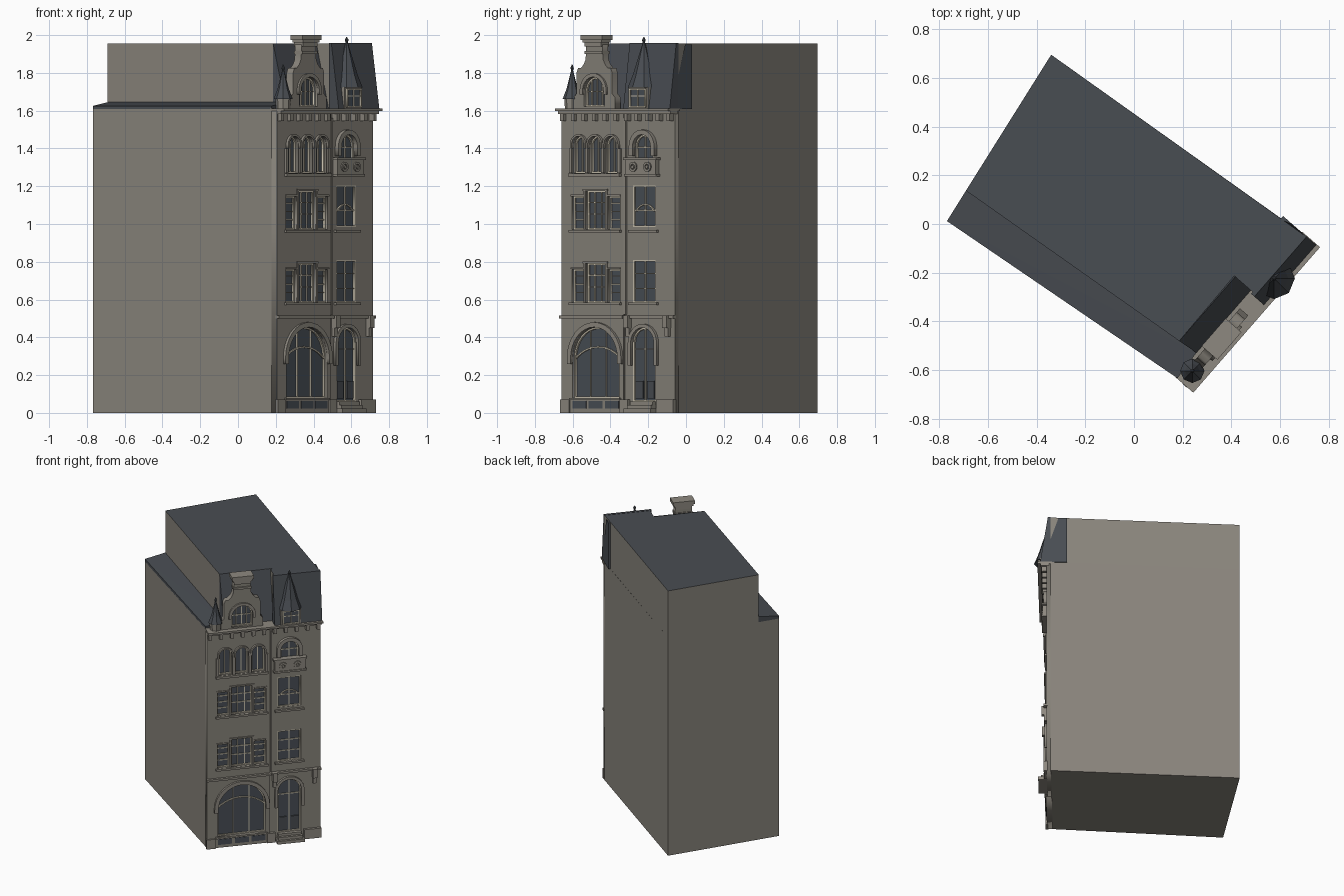
import bpy, bmesh, math
from mathutils import Matrix, Vector

cube = bpy.data.objects.get("Cube")
if cube:
    bpy.data.objects.remove(cube, do_unlink=True)


def material(name, rgb):
    m = bpy.data.materials.new(name)
    m.use_nodes = True
    m.diffuse_color = (*rgb, 1)
    m.node_tree.nodes["Principled BSDF"].inputs["Base Color"].default_value = (*rgb, 1)
    return m


WALL = material("stone_wall", (0.25, 0.232, 0.20))
TRIM = material("stone_trim", (0.27, 0.25, 0.215))
SLATE = material("roof_slate", (0.066, 0.074, 0.085))
GLASS = material("window_glass", (0.066, 0.078, 0.094))
FRAME = material("window_frame", (0.58, 0.53, 0.42))

# Facade frame: s runs along the street front, z is up, d points outward
U, N = Vector((0.657, 0.754, 0)), Vector((0.754, -0.657, 0))
M = Matrix.Translation((0.201, -0.653, 0)) @ Matrix((U, (0, 0, 1), N)).transposed().to_4x4()


def at(s, z, d):
    return M @ Vector((s, z, d))


def finish(name, bm, *mats):
    bmesh.ops.recalc_face_normals(bm, faces=bm.faces)
    me = bpy.data.meshes.new(name)
    bm.to_mesh(me)
    bm.free()
    for m in mats:
        me.materials.append(m)
    ob = bpy.data.objects.new(name, me)
    bpy.context.collection.objects.link(ob)
    return ob


def boxes(name, items, mat):
    bm = bmesh.new()
    for s0, s1, z0, z1, d0, d1 in items:
        mid = Matrix.Translation(((s0 + s1) / 2, (z0 + z1) / 2, (d0 + d1) / 2))
        bmesh.ops.create_cube(bm, size=1, matrix=M @ mid @ Matrix.Diagonal((s1 - s0, z1 - z0, d1 - d0, 1)))
    return finish(name, bm, mat)


def hull(name, pts, mat):
    bm = bmesh.new()
    for p in pts:
        bm.verts.new(p)
    bmesh.ops.convex_hull(bm, input=bm.verts)
    bmesh.ops.dissolve_limit(bm, angle_limit=0.01, verts=bm.verts, edges=bm.edges)
    return finish(name, bm, mat)


def prism(name, pts, z0, z1):
    bm = bmesh.new()
    f = bm.faces.new([bm.verts.new((p[0], p[1], z0)) for p in pts])
    up = bmesh.ops.extrude_face_region(bm, geom=[f])["geom"]
    bmesh.ops.translate(bm, verts=[v for v in up if isinstance(v, bmesh.types.BMVert)], vec=(0, 0, z1 - z0))
    for face in bm.faces:
        face.material_index = int(all(v.co.z > z1 - 0.01 for v in face.verts))
    return finish(name, bm, WALL, SLATE)


def panel(name, outlines, d0, d1, mat):
    """Filled outlines (inner ones become holes), given thickness."""
    cu = bpy.data.curves.new(name, 'CURVE')
    cu.dimensions, cu.fill_mode, cu.extrude = '2D', 'BOTH', (d1 - d0) / 2
    for pts in outlines:
        sp = cu.splines.new('POLY')
        sp.points.add(len(pts) - 1)
        for p, q in zip(sp.points, pts):
            p.co = (q[0], q[1], 0, 1)
        sp.use_cyclic_u = True
    tmp = bpy.data.objects.new(name + "_outline", cu)
    bpy.context.collection.objects.link(tmp)
    dg = bpy.context.evaluated_depsgraph_get()
    me = bpy.data.meshes.new_from_object(tmp.evaluated_get(dg))
    bpy.data.objects.remove(tmp, do_unlink=True)
    bm = bmesh.new()
    bm.from_mesh(me)
    bpy.data.meshes.remove(me)
    bmesh.ops.remove_doubles(bm, verts=bm.verts, dist=1e-5)
    bm.transform(M @ Matrix.Translation((0, 0, (d0 + d1) / 2)))
    for f in bm.faces:
        f.material_index = 0
    return finish(name, bm, mat)


def arc(c, z, r, a0=0, a1=180, n=16):
    angles = [math.radians(a0 + (a1 - a0) * i / n) for i in range(n + 1)]
    return [(c + r * math.cos(a), z + r * math.sin(a)) for a in angles]


def outline(c, h, z0, z1, arched, inset=0):
    h, z0 = h - inset, z0 + inset
    top = arc(c, z1, h) if arched else [(c + h, z1 - inset), (c - h, z1 - inset)]
    return [(c - h, z0), (c + h, z0)] + top


def band(name, c, z, r, w, d0, d1, mat, a0=0, a1=180, drop=0):
    outer, inner = arc(c, z, r + w, a0, a1), arc(c, z, r, a0, a1)[::-1]
    if drop:
        outer = [(c + r + w, z - drop)] + outer + [(c - r - w, z - drop)]
        inner = [(c - r, z - drop)] + inner + [(c + r, z - drop)]
    panel(name, [outer + inner], d0, d1, mat)


def window(name, c, h, z0, z1, arched, cols, rows, d=-0.018):
    """Frame and glazing bars; returns the hole outline for the wall."""
    hole = outline(c, h, z0, z1, arched)
    panel(name + "_frame", [hole, outline(c, h, z0, z1, arched, 0.008)], d, d + 0.012, FRAME)
    bars = []
    for i in range(1, cols):
        x = -h + 2 * h * i / cols
        top = z1 + (math.sqrt(h * h - x * x) if arched else 0)
        bars.append((c + x - 0.003, c + x + 0.003, z0, top, d, d + 0.009))
    for r in rows:
        z = z0 + (z1 - z0) * r
        bars.append((c - h, c + h, z - 0.003, z + 0.003, d, d + 0.008))
    if bars:
        boxes(name + "_bars", bars, FRAME)
    return hole


# Main body and the set-back upper storey
BACK, LEFT = (-0.34, 0.695), (-0.768, 0.012)
prism("main_body", [BACK, LEFT, at(0, 0, -0.03), at(0.785, 0, -0.03)], 0, 1.61)
inner_left, inner_front = (-0.69, 0.137), at(0.12, 0, -0.125)
prism("upper_storey", [BACK, inner_left, inner_front, at(0.47, 0, -0.13),
                       at(0.47, 0, -0.02), at(0.785, 0, -0.02)], 1.6, 1.955)
low_edge = [LEFT, at(0, 0, -0.03)]
high_edge = [inner_left, at(0.13, 0, -0.04)]
hull("side_roof", [(p[0], p[1], z) for p in low_edge for z in (1.605, 1.625)]
     + [(p[0], p[1], z) for p in high_edge for z in (1.605, 1.645)], SLATE)

# Front slate slopes
hull("left_mansard", [at(s, z, d) for s, z, d in (
    (0.13, 1.61, -0.04), (0.48, 1.61, -0.04), (0.12, 1.61, -0.13), (0.48, 1.61, -0.13),
    (0.12, 1.956, -0.125), (0.48, 1.956, -0.125))], SLATE)
hull("right_mansard", [at(s, z, d) for s in (0.46, 0.787) for z, d in (
    (1.61, 0.04), (1.61, -0.03), (1.72, 0.01), (1.957, -0.012), (1.957, -0.03))], SLATE)
hull("side_mansard", [(0.738, -0.078, 1.61), (0.70, -0.05, 1.61), (0.612, 0.033, 1.61), (0.60, 0.02, 1.61),
                      (0.655, -0.005, 1.95), (0.612, 0.033, 1.95), (0.60, 0.02, 1.95)], SLATE)

# Windows of both bays
CL, CR = 0.24, 0.57
left_holes = [window("shop_window", CL, 0.163, 0.08, 0.29, True, 3, [])]
right_holes = [window("door", CR, 0.08, 0.06, 0.37, True, 2, [0.9])]
band("shop_transom", CL, 0.11, 0.235, 0.008, -0.018, -0.008, FRAME, 48, 132)
for floor, z in (("second", 0.585), ("third", 0.97)):
    left_holes.append(window(floor + "_middle", CL, 0.07, z, z + 0.205, False, 3, [0.4, 0.7]))
    for side, k in (("left", 1), ("right", -1)):
        left_holes.append(window(floor + "_" + side, CL + k * 0.126, 0.042, z, z + 0.175, False, 1, [0.3, 0.55, 0.8]))
    boxes(floor + "_sills", [(CL - 0.18, CL + 0.18, z - 0.015, z - 0.001, 0, 0.022),
                             (CR - 0.1, CR + 0.1, z - 0.015, z - 0.001, -0.01, 0.014)], TRIM)
    boxes(floor + "_surrounds", [(CL + k * 0.077 - 0.006, CL + k * 0.077 + 0.006, z, z + 0.21, 0, 0.014)
                                 for k in (-1, 1)] + [(CL - 0.085, CL + 0.085, z + 0.206, z + 0.216, 0, 0.016)]
          + [(CL + k * 0.128 - 0.046, CL + k * 0.128 + 0.046, z + 0.176, z + 0.186, 0, 0.014) for k in (-1, 1)], TRIM)
right_holes.append(window("second_pair", CR, 0.08, 0.585, 0.81, False, 2, [0.33, 0.68]))
right_holes.append(window("third_pair", CR, 0.08, 0.985, 1.205, False, 2, [0.4]))
band("third_pair_arch", CR, 1.03, 0.07, 0.007, -0.018, -0.008, FRAME, 30, 150)
for i in (-1, 0, 1):
    c = CL + i * 0.113
    left_holes.append(window("fourth_arch_%d" % (i + 2), c, 0.043, 1.27, 1.42, True, 2, []))
    band("fourth_hood_%d" % (i + 2), c, 1.42, 0.044, 0.011, 0, 0.024, TRIM, drop=0.02)
boxes("fourth_columns", [(CL + k * 0.0565 - 0.009, CL + k * 0.0565 + 0.009, 1.27, 1.4, 0, 0.02)
                         for k in (-3, -1, 1, 3)] + [(CL - 0.18, CL + 0.18, 1.252, 1.268, 0, 0.026)], TRIM)
right_holes.append(window("balcony_window", CR, 0.062, 1.33, 1.41, True, 2, [0.95]))

# Bay walls with glass behind the openings
panel("left_bay_wall", [[(0, 0), (0.435, 0), (0.435, 1.6), (0, 1.6)]] + left_holes, -0.031, 0.008, WALL)
panel("right_bay_wall", [[(0.435, 0), (0.785, 0), (0.785, 1.6), (0.435, 1.6)]] + right_holes, -0.031, -0.003, WALL)
boxes("bay_glass", [(0.03, 0.415, 0.07, 1.5, -0.029, -0.017), (0.46, 0.68, 0.05, 1.5, -0.029, -0.017)], GLASS)
boxes("downpipe", [(0.437, 0.449, 0.52, 1.56, -0.005, 0.01)], TRIM)

# Ground floor arches, plinths, steps and brackets
band("shop_hood", CL, 0.29, 0.164, 0.026, 0, 0.024, TRIM, drop=0.03)
band("door_hood", CR, 0.37, 0.081, 0.02, -0.01, 0.014, TRIM, drop=0.12)
boxes("plinths", [(-0.004, 0.06, 0, 0.07, 0, 0.018), (0.415, 0.47, 0, 0.07, -0.01, 0.018),
                  (0.67, 0.788, 0, 0.07, -0.01, 0.016), (0.06, 0.415, 0.068, 0.08, 0, 0.018)], TRIM)
boxes("base_panels", [(CL + i * 0.115 - 0.048, CL + i * 0.115 + 0.048, 0.022, 0.062, 0.006, 0.011)
                      for i in (-1, 0, 1)], GLASS)
boxes("door_panels", [(CR + k * 0.04 - 0.025, CR + k * 0.04 + 0.025, 0.075, 0.17, -0.018, -0.009)
                      for k in (-1, 1)], SLATE)
boxes("steps", [(0.475, 0.665, 0, 0.022, -0.01, 0.055), (0.485, 0.655, 0.022, 0.042, -0.01, 0.038),
                (0.49, 0.65, 0.042, 0.06, -0.02, 0.02)], TRIM)
boxes("string_course", [(-0.004, 0.44, 0.5, 0.515, 0, 0.026), (0.44, 0.788, 0.5, 0.515, -0.01, 0.016)], TRIM)
boxes("door_brackets", [(s - w, s + w, z0, z1, -0.01, d) for s in (0.467, 0.742)
                        for w, z0, z1, d in ((0.012, 0.405, 0.45, 0.016), (0.015, 0.45, 0.515, 0.032))], TRIM)

# Balcony with two rosettes, and its arch
boxes("balcony", [(CR - 0.105, CR + 0.105, 1.265, 1.34, -0.01, 0.026), (CR - 0.115, CR + 0.115, 1.34, 1.352, -0.01, 0.034),
                  (CR - 0.112, CR + 0.112, 1.252, 1.265, -0.01, 0.032)], TRIM)
for k in (-1, 1):
    band("rosette_%d" % (k + 2), CR + k * 0.05, 1.303, 0.014, 0.012, 0.024, 0.034, TRIM, 0, 359)
    panel("rosette_centre_%d" % (k + 2), [arc(CR + k * 0.05, 1.303, 0.009, 0, 330, 11)], 0.024, 0.036, TRIM)
band("balcony_hood", CR, 1.41, 0.063, 0.026, -0.01, 0.02, TRIM, drop=0.05)

# Cornice
boxes("cornice", [(-0.002, 0.79, 1.598, 1.612, -0.04, 0.058), (0, 0.788, 1.582, 1.598, -0.02, 0.036)], TRIM)
boxes("cornice_brackets", [(s - 0.011, s + 0.011, 1.545, 1.583, -0.01, 0.03)
                           for s in (0.02 + i * 0.0745 for i in range(11))], TRIM)

# Curved gable with arched window
side = [(0.145, 1.61), (0.145, 1.67), (0.125, 1.69), (0.125, 1.80), (0.115, 1.825), (0.095, 1.825),
        (0.075, 1.845), (0.062, 1.87), (0.058, 1.91), (0.058, 1.95)]
gable = [(CL + x, z) for x, z in side] + [(CL - x, z) for x, z in reversed(side)]
gable_hole = window("gable_window", CL, 0.072, 1.622, 1.705, True, 4, [0.95], -0.008)
panel("gable", [gable, gable_hole], -0.025, 0.02, WALL)
boxes("gable_glass", [(CL - 0.08, CL + 0.08, 1.615, 1.785, -0.02, -0.007)], GLASS)
band("gable_hood", CL, 1.705, 0.073, 0.02, 0.01, 0.032, TRIM, drop=0.02)
boxes("gable_cap", [(CL - 0.062, CL + 0.062, 1.90, 1.915, -0.03, 0.03), (CL - 0.058, CL + 0.058, 1.94, 1.96, -0.032, 0.032),
                    (CL - 0.066, CL + 0.066, 1.96, 1.975, -0.036, 0.038),
                    (CL - 0.075, CL + 0.075, 1.975, 2.0, -0.042, 0.044)], TRIM)


# Turrets: stacks of eight-sided cones
def turret(name, s, d, rings, mat):
    bm = bmesh.new()
    p = at(s, 0, d)
    for (r0, z0), (r1, z1) in zip(rings, rings[1:]):
        bmesh.ops.create_cone(bm, cap_ends=True, segments=8, radius1=r0, radius2=r1, depth=z1 - z0,
                              matrix=Matrix.Translation((p.x, p.y, (z0 + z1) / 2)))
    finish(name, bm, mat)


turret("corner_turret_base", 0.063, -0.004, [(0.038, 1.61), (0.042, 1.665)], TRIM)
turret("corner_turret_roof", 0.063, -0.004, [(0.05, 1.663), (0.03, 1.715), (0.005, 1.815)], SLATE)
turret("corner_finial", 0.063, -0.004, [(0.004, 1.81), (0.009, 1.825), (0.002, 1.845)], SLATE)
turret("dormer_roof", CR, 0.0, [(0.085, 1.722), (0.058, 1.79), (0.006, 1.96)], SLATE)
turret("dormer_finial", CR, 0.0, [(0.004, 1.955), (0.01, 1.975), (0.002, 1.99)], SLATE)
boxes("dormer", [(CR - 0.07, CR + 0.07, 1.61, 1.725, -0.02, 0.045)], TRIM)
boxes("dormer_glass", [(CR - 0.055, CR + 0.055, 1.62, 1.715, 0.04, 0.048)], GLASS)
window("dormer_window", CR, 0.058, 1.617, 1.718, False, 2, [0.6], 0.044)
